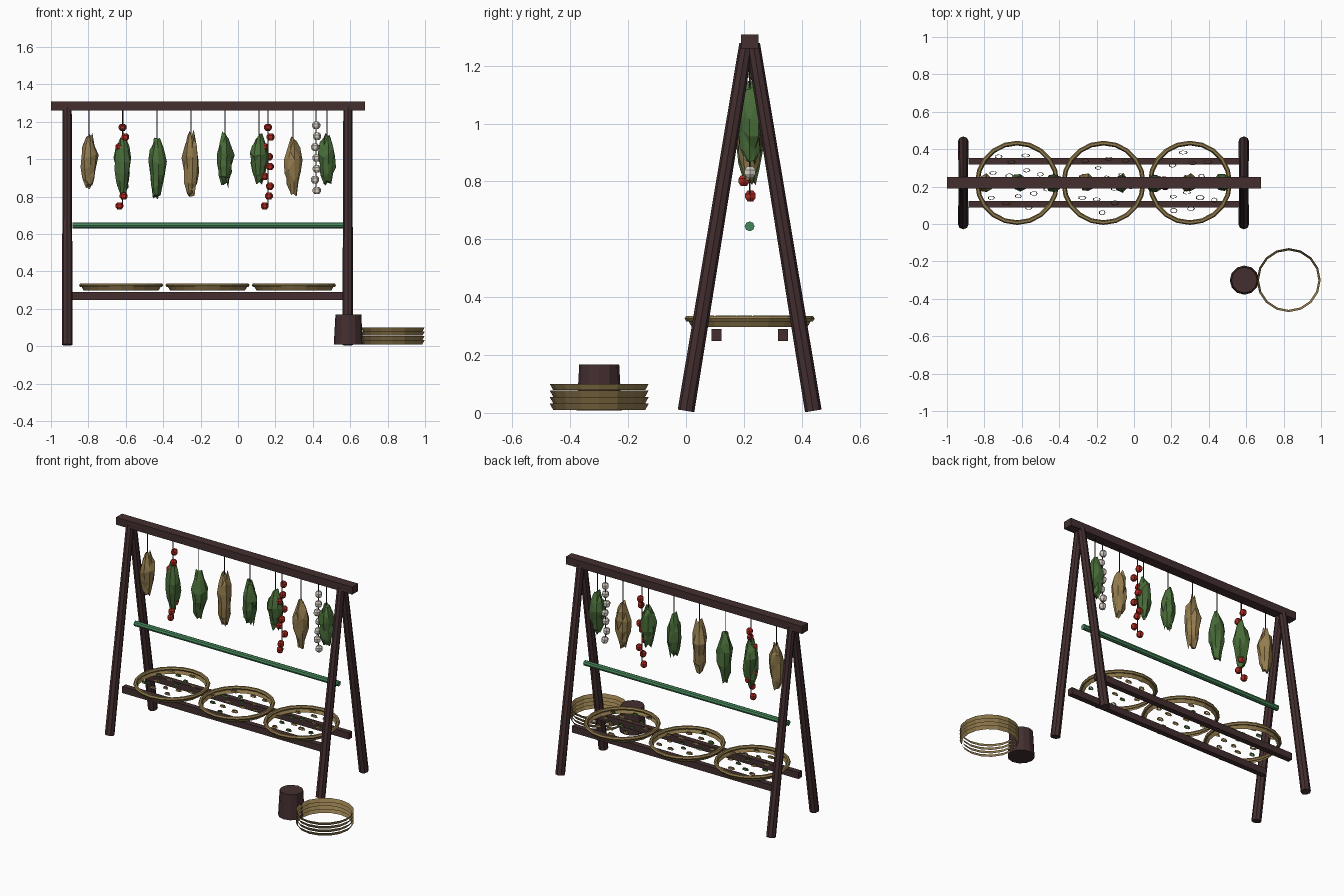
import bpy, bmesh, math, random
from mathutils import Vector

if "Cube" in bpy.data.objects:
    bpy.data.objects.remove(bpy.data.objects["Cube"])

random.seed(7)


def material(name, r, g, b):
    m = bpy.data.materials.new(name)
    m.diffuse_color = (r, g, b, 1)
    m.use_nodes = True
    m.node_tree.nodes["Principled BSDF"].inputs["Base Color"].default_value = m.diffuse_color
    return m


WOOD = material("dark wood", 0.058, 0.028, 0.029)
STRAW = material("straw", 0.29, 0.20, 0.075)
HERB = material("herb green", 0.065, 0.15, 0.04)
BAMBOO = material("bamboo green", 0.06, 0.23, 0.10)
RED = material("chilli red", 0.42, 0.022, 0.014)
WHITE = material("garlic white", 0.70, 0.64, 0.57)
STRING = material("string", 0.035, 0.03, 0.025)


def finish(name, bm, mat, loc=(0, 0, 0), normals=True):
    if normals:
        bmesh.ops.recalc_face_normals(bm, faces=bm.faces[:])
    me = bpy.data.meshes.new(name)
    bm.to_mesh(me)
    bm.free()
    me.materials.append(mat)
    ob = bpy.data.objects.new(name, me)
    ob.location = loc
    bpy.context.collection.objects.link(ob)
    return ob


def box(name, lo, hi, mat):
    lo, hi = Vector(lo), Vector(hi)
    bm = bmesh.new()
    bmesh.ops.create_cube(bm, size=1)
    bmesh.ops.scale(bm, vec=hi - lo, verts=bm.verts)
    return finish(name, bm, mat, (lo + hi) / 2)


def rod(name, a, b, r1, r2, sides, mat):
    a, b = Vector(a), Vector(b)
    bm = bmesh.new()
    bmesh.ops.create_cone(bm, cap_ends=True, segments=sides, radius1=r1, radius2=r2,
                          depth=(b - a).length)
    ob = finish(name, bm, mat, (a + b) / 2)
    ob.rotation_mode = 'QUATERNION'
    ob.rotation_quaternion = (b - a).to_track_quat('Z', 'Y')
    return ob


def lathe(bm, profile, sides, closed=False, centre=(0, 0, 0), sx=1, sy=1, jitter=0, jz=0):
    """Revolve (radius, z) points about z; open unless closed."""
    rings = []
    for r, z in profile:
        ring = []
        for i in range(sides):
            a = 2 * math.pi * i / sides
            k = r * (1 + random.uniform(-jitter, jitter))
            ring.append(bm.verts.new((centre[0] + k * sx * math.cos(a),
                                      centre[1] + k * sy * math.sin(a),
                                      centre[2] + z + random.uniform(-jz, jz))))
        rings.append(ring)
    pairs = list(zip(rings, rings[1:]))
    if closed:
        pairs.append((rings[-1], rings[0]))
    for p, q in pairs:
        for i in range(sides):
            j = (i + 1) % sides
            bm.faces.new((p[i], p[j], q[j], q[i]))
    return rings


# A-frame legs, ridge beam, cross pole and shelf rails
CY = 0.22
for x, side in ((-0.913, "left"), (0.587, "right")):
    for s, end in ((-1, "front"), (1, "back")):
        rod(f"{end}_{side}_leg", (x, CY + s * 0.22, 0.007), (x, CY + s * 0.012, 1.275),
            0.029, 0.024, 8, WOOD)
box("ridge_beam", (-1.0, 0.19, 1.26), (0.68, 0.25, 1.308), WOOD)
rod("cross_pole", (-0.885, CY, 0.645), (0.565, CY, 0.645), 0.017, 0.017, 8, BAMBOO)
for s, end in ((-1, "front"), (1, "back")):
    y = CY + s * 0.115
    box(f"{end}_shelf_rail", (-0.885, y - 0.017, 0.248), (0.565, y + 0.017, 0.29), WOOD)

# Drying trays: open sloping band with a rolled rim, scattered slices inside
for n, x in enumerate((-0.625, -0.163, 0.299)):
    bm = bmesh.new()
    lathe(bm, [(0.200, 0.297), (0.216, 0.325)], 20)
    finish(f"tray_band_{n + 1}", bm, STRAW, (x, CY, 0))
    bm = bmesh.new()
    rim = [(0.213 + 0.012 * math.cos(k * math.pi / 3), 0.326 + 0.011 * math.sin(k * math.pi / 3))
           for k in range(6)]
    lathe(bm, rim, 20, closed=True)
    finish(f"tray_rim_{n + 1}", bm, STRAW, (x, CY, 0))
    bm = bmesh.new()
    for i in range(15):
        a, r = i * 2.4 + n, 0.175 * math.sqrt((i + 0.5) / 15)
        lathe(bm, [(0.021, -0.005), (0.016, 0.006)], 7,
              centre=(r * math.cos(a), r * math.sin(a), 0.33),
              sx=random.uniform(0.8, 1.2), sy=random.uniform(0.4, 0.7))
    ob = finish(f"drying_slices_{n + 1}", bm, STRAW, (x, CY, 0))
    ob.data.materials.append(HERB)
    for p in ob.data.polygons:
        p.material_index = 1 if (p.index // 7) % 3 == 0 else 0

# Hanging herb bundles: ragged lumpy lathes on strings
bundles = [(0.84, 1.14, STRAW), (0.81, 1.13, HERB), (0.785, 1.13, HERB), (0.795, 1.155, STRAW),
           (0.86, 1.14, HERB), (0.87, 1.14, HERB), (0.815, 1.13, STRAW), (0.855, 1.145, HERB)]
for n, (z0, z1, mat) in enumerate(bundles):
    x, h = -0.797 + n * 0.1819, z1 - z0
    bm = bmesh.new()
    shape = [(0.020, 0.05), (0.033, 0.2), (0.042, 0.38), (0.046, 0.58), (0.036, 0.76), (0.017, 0.93)]
    rings = lathe(bm, [(r, z0 + f * h) for r, f in shape], 9, jitter=0.2, jz=0.014)
    for ring, d in ((rings[0], -1), (rings[-1], 1)):
        bm.faces.new(ring)
        for v in ring:  # ragged stem and leaf ends
            v.co.z += d * random.uniform(-0.02, 0.02)
    bmesh.ops.triangulate(bm, faces=bm.faces[:])
    finish(f"herb_bundle_{n + 1}", bm, mat, (x, CY, 0))
    rod(f"bundle_string_{n + 1}", (x, CY, z0 + 0.85 * h), (x, CY, 1.265), 0.003, 0.003, 5, STRING)

# Strings of red chillies and white garlic
for name, x, count, z, step, r, wob, mat in (
        ("chilli_left", -0.617, 9, 1.17, 0.0525, 0.021, 0.018, RED),
        ("chilli_right", 0.16, 9, 1.17, 0.0525, 0.021, 0.018, RED),
        ("garlic", 0.418, 7, 1.18, 0.058, 0.022, 0.006, WHITE)):
    bm = bmesh.new()
    for i in range(count):
        c = Vector((x + wob * math.sin(i * 2.2), CY - 0.003 + wob * math.cos(i * 2.2), z - i * step))
        lathe(bm, [(0.55 * r, -0.9 * r), (r, -0.3 * r), (r, 0.35 * r), (0.55 * r, 0.9 * r)], 6, centre=c)
    bmesh.ops.holes_fill(bm, edges=bm.edges[:], sides=6)
    finish(f"{name}_beads", bm, mat)
    rod(f"{name}_string", (x, CY, z - (count - 1) * step), (x, CY, 1.265), 0.003, 0.003, 5, STRING)

# Stack of spare tray hoops and the wooden tub beside the rack
for n in range(4):
    bm = bmesh.new()
    lathe(bm, [(0.159, 0), (0.171, 0.022)], 16)
    finish(f"stacked_hoop_{n + 1}", bm, STRAW, (0.827, -0.30, 0.01 + n * 0.0228))
rod("tub", (0.59, -0.30, 0.008), (0.59, -0.30, 0.168), 0.078, 0.069, 12, WOOD)
